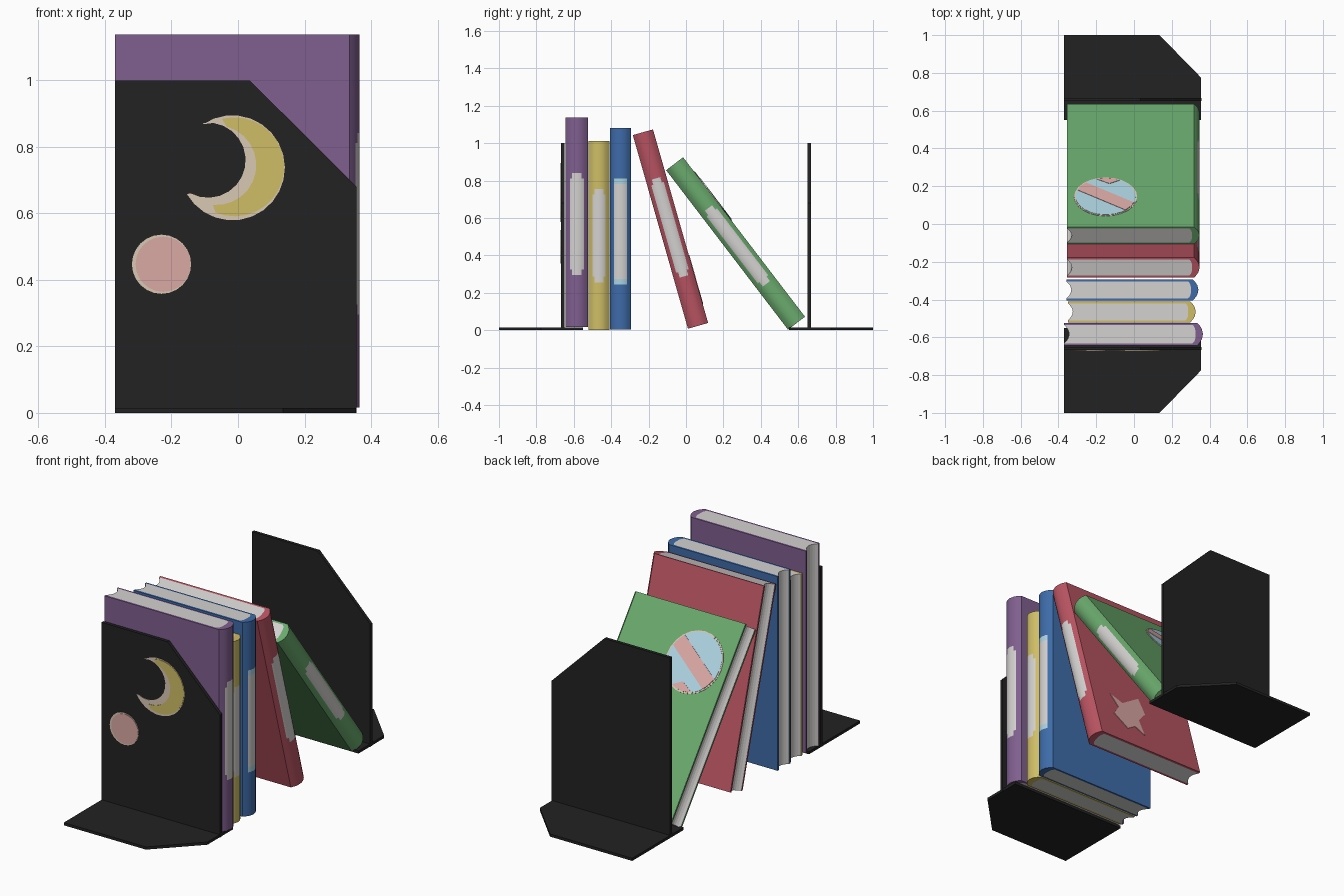
import bpy, bmesh, math
from mathutils import Matrix

if "Cube" in bpy.data.objects:
    bpy.data.objects.remove(bpy.data.objects["Cube"])


def mat(name, r, g, b):
    m = bpy.data.materials.new(name)
    lin = [((c / 255 + 0.055) / 1.055) ** 2.4 for c in (r, g, b)]
    m.diffuse_color = (*lin, 1)
    m.use_nodes = True
    m.node_tree.nodes["Principled BSDF"].inputs["Base Color"].default_value = m.diffuse_color
    return m


BLACK = mat("black", 34, 34, 34)
PURPLE = mat("purple", 128, 95, 143)
YELLOW = mat("yellow", 207, 190, 102)
BLUE = mat("blue", 62, 107, 169)
RED = mat("red", 183, 83, 97)
GREEN = mat("green", 106, 170, 109)
PAPER = mat("paper_white", 212, 210, 208)
CREAM = mat("cream", 218, 200, 180)
PINK = mat("pink", 218, 168, 164)
SKY = mat("light_blue", 172, 211, 225)


def finish(name, bm, mats, matrix=None, smooth=False):
    bmesh.ops.recalc_face_normals(bm, faces=bm.faces)
    me = bpy.data.meshes.new(name)
    bm.to_mesh(me)
    bm.free()
    for m in mats:
        me.materials.append(m)
    ob = bpy.data.objects.new(name, me)
    bpy.context.collection.objects.link(ob)
    if matrix:
        ob.matrix_world = matrix
    if smooth:
        bpy.ops.object.select_all(action='DESELECT')
        ob.select_set(True)
        bpy.context.view_layer.objects.active = ob
        bpy.ops.object.shade_smooth_by_angle(angle=math.radians(35))
    return ob


def prism(name, pts, lo, hi, axis, m, matrix=None):
    """Extrude a flat outline from lo to hi along y (points x,z) or z (points x,y)."""
    bm = bmesh.new()
    put = (lambda p, d: (p[0], d, p[1])) if axis == 'Y' else (lambda p, d: (p[0], p[1], d))
    a = [bm.verts.new(put(p, lo)) for p in pts]
    b = [bm.verts.new(put(p, hi)) for p in pts]
    bm.faces.new(a)
    bm.faces.new(b)
    n = len(pts)
    for i in range(n):
        j = (i + 1) % n
        bm.faces.new((a[i], a[j], b[j], b[i]))
    return finish(name, bm, [m], matrix)


def arc(cx, cy, r, a0, a1, n=16):
    return [(cx + r * math.cos(math.radians(a0 + (a1 - a0) * i / n)),
             cy + r * math.sin(math.radians(a0 + (a1 - a0) * i / n))) for i in range(n + 1)]


# Bookends, mirrored front to back
for side, s in (("front", 1), ("back", -1)):
    prism(side + "_bookend_upright",
          [(-.37, 0), (.357, 0), (.357, .68), (.035, 1.0), (-.37, 1.0)],
          -.668 * s, -.65 * s, 'Y', BLACK)
    prism(side + "_bookend_base",
          [(-.37, -s), (.135, -s), (.355, -.775 * s), (.355, -.55 * s), (-.37, -.55 * s)],
          0, .015, 'Z', BLACK)

# Painted moon and planet on the front bookend
F = -.668
prism("moon_border", arc(-.017, .737, .158, 124, -150, 20) + arc(-.09, .76, .113, -118, 97, 14),
      F - .002, F, 'Y', CREAM)
prism("moon", arc(-.01, .74, .149, 105, -113, 18) + arc(-.065, .745, .12, -95, 75, 12),
      F - .004, F, 'Y', YELLOW)
prism("small_planet_border", arc(-.23, .447, .089, 0, 345, 23), F - .002, F, 'Y', CREAM)
prism("small_planet", arc(-.225, .447, .083, 0, 345, 23), F - .004, F, 'Y', PINK)

# Rounded spine stations across the thickness (-1..1)
US = [-1, -.85, -.62, -.42, 0, .42, .62, .85, 1]


def book(name, x0, x1, thick, h, y, z, tilt, cover, label, trim=None):
    M = Matrix.Translation((0, y, z)) @ Matrix.Rotation(math.radians(tilt), 4, 'X')
    t, ti = thick / 2, thick / 2 - .011
    xs = x1 - .03
    outer = [(x0, -t)] + [(xs + .03 * (1 - u * u), t * u) for u in US] + [(x0, t)]
    inner = [(x0, -ti)] + [(xs - .025 + .015 * (1 - u ** 4), ti * u) for u in US] + [(x0, ti)]
    l0, l1 = label[0] - h / 2, label[1] - h / 2
    zs = [-h / 2, l0, l0 + .03, l1 - .03, l1, h / 2]
    # cover with a label cut into the spine faces
    bm = bmesh.new()
    o = [[bm.verts.new((*p, q)) for p in outer] for q in zs]
    n = [[bm.verts.new((*p, q)) for p in inner] for q in (zs[0], zs[-1])]
    for i in range(len(outer) - 1):
        for r in range(5):
            f = bm.faces.new((o[r][i], o[r][i + 1], o[r + 1][i + 1], o[r + 1][i]))
            if 0 < r < 4:
                if i in (4, 5):
                    f.material_index = 1 if r == 2 or not trim else 2
                elif i in (3, 6) and r == 2:
                    f.material_index = 1
                elif i in (3, 6) and trim:
                    f.material_index = 2
        bm.faces.new((n[0][i], n[0][i + 1], n[1][i + 1], n[1][i]))
        for a, b in ((o[0], n[0]), (o[-1], n[1])):
            bm.faces.new((a[i], a[i + 1], b[i + 1], b[i]))
    for i in (0, -1):
        bm.faces.new([o[r][i] for r in range(6)] + [n[1][i], n[0][i]])
    finish(name + "_cover", bm, [cover, PAPER] + ([trim] if trim else []), M, True)
    # page block with hollow fore edge
    fore = [(x0 + .026 * (1 - (k / 4) ** 2), -ti * k / 4) for k in range(-3, 4)]
    prism(name + "_pages", inner + fore, -h / 2, h / 2, 'Z', PAPER, M)
    return M


# name, x range, thickness, height, centre y and z, tilt, colour, label span
book("purple_book", -.37, .365, .12, 1.122, -.583, .577, 0, PURPLE, (.28, .825))
book("yellow_book", -.35, .327, .112, 1.01, -.465, .506, 0, YELLOW, (.255, .755))
book("blue_book", -.358, .341, .112, 1.078, -.349, .542, 0, BLUE, (.242, .808), SKY)
RM = book("red_book", -.355, .347, .112, 1.076, -.083, .541, 15.9, RED, (.275, .82))
GM = book("green_book", -.355, .347, .114, 1.073, .265, .464, 37.4, GREEN, (.265, .775))

# Striped planet painted on the green cover
G = .057
px, pz, R = -.15, .275, .16
prism("cover_planet_border", arc(px, pz, R + .007, 0, 345, 23), G, G + .002, 'Y', CREAM, GM)
prism("cover_planet", arc(px, pz, R, 0, 345, 23), G, G + .004, 'Y', SKY, GM)
prism("cover_planet_stripe",
      arc(px, pz, R - .002, 20, 49, 4) + arc(px, pz, R - .002, 200, 229, 4),
      G, G + .006, 'Y', PINK, GM)
prism("cover_planet_patch", arc(px, pz, R - .002, -108, -62, 6) + [(px + .02, pz - .11)],
      G, G + .006, 'Y', PINK, GM)

# Pink animal-like shape painted on the red cover
blob = [(.099, .091), (.024, .054), (-.103, .141), (-.127, .038), (-.07, -.03),
        (-.088, -.13), (-.03, -.09), (.028, -.129), (.104, -.051), (.06, .01)]
prism("cover_animal", [(.09 + x, -.302 + z) for x, z in blob], .056, .059, 'Y', PINK, RM)
